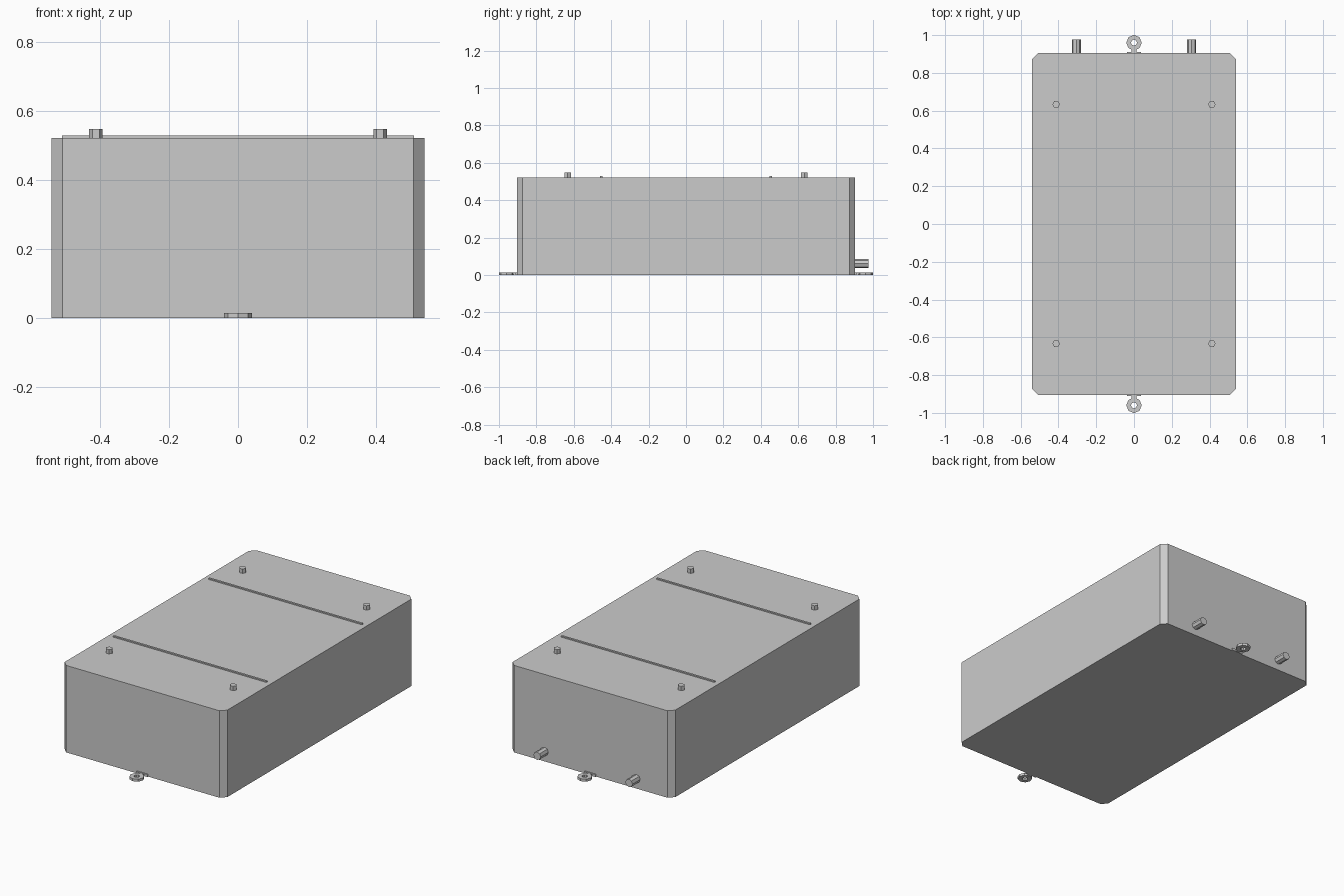
import bpy
import bmesh
from math import pi, cos, sin

old = bpy.data.objects.get("Cube")
if old:
    bpy.data.objects.remove(old, do_unlink=True)

grey = bpy.data.materials.new("plain grey")
grey.use_nodes = True
colour = (0.6, 0.6, 0.6, 1)
grey.diffuse_color = colour
grey.node_tree.nodes["Principled BSDF"].inputs["Base Color"].default_value = colour

HALF_X, HALF_Y, HEIGHT, CHAMFER = 0.54, 0.904, 0.522, 0.031


def finish(name, bm):
    bmesh.ops.recalc_face_normals(bm, faces=bm.faces)
    mesh = bpy.data.meshes.new(name)
    bm.to_mesh(mesh)
    bm.free()
    mesh.materials.append(grey)
    obj = bpy.data.objects.new(name, mesh)
    bpy.context.collection.objects.link(obj)
    return obj


def prism(name, outline, z0, z1):
    """Extrude a flat outline from z0 up to z1."""
    bm = bmesh.new()
    face = bm.faces.new([bm.verts.new((x, y, z0)) for x, y in outline])
    top = bmesh.ops.extrude_face_region(bm, geom=[face])["geom"]
    verts = [v for v in top if isinstance(v, bmesh.types.BMVert)]
    bmesh.ops.translate(bm, verts=verts, vec=(0, 0, z1 - z0))
    return finish(name, bm)


def slab(name, x, y0, y1, z0, z1):
    return prism(name, [(-x, y0), (x, y0), (x, y1), (-x, y1)], z0, z1)


def polygon(radius, sides):
    return [(radius * cos(2 * pi * i / sides), radius * sin(2 * pi * i / sides))
            for i in range(sides)]


def ring(name, y, outer, inner, sides, height):
    """Flat washer standing on the ground."""
    bm = bmesh.new()
    loops = [[bm.verts.new((px, y + py, z)) for px, py in polygon(r, sides)]
             for r, z in ((outer, 0), (outer, height), (inner, height), (inner, 0))]
    for a, b in zip(loops, loops[1:] + loops[:1]):
        for i in range(sides):
            j = (i + 1) % sides
            bm.faces.new((a[i], a[j], b[j], b[i]))
    return finish(name, bm)


# Tank body with chamfered upright corners
cx, cy = HALF_X - CHAMFER, HALF_Y - CHAMFER
prism("tank_body", [(-cx, -HALF_Y), (cx, -HALF_Y), (HALF_X, -cy), (HALF_X, cy),
                    (cx, HALF_Y), (-cx, HALF_Y), (-HALF_X, cy), (-HALF_X, -cy)],
      0, HEIGHT)

for sy, end in ((-1, "front"), (1, "back")):
    # Raised seam across the top
    slab(end + "_seam", 0.51, sy * 0.453 - 0.006, sy * 0.453 + 0.006,
         HEIGHT - 0.005, HEIGHT + 0.007)
    # Mounting eye, its wall plate and short neck
    ring(end + "_eye", sy * 0.96, 0.041, 0.016, 8, 0.015)
    slab(end + "_eye_plate", 0.036, sy * 0.9, sy * 0.911, 0, 0.015)
    slab(end + "_eye_neck", 0.012, sy * 0.9, sy * 0.925, 0.002, 0.013)
    # Six-sided pegs on the lid
    for sx, side in ((-1, "right"), (1, "left")):
        peg = prism(f"{end}_{side}_peg", polygon(0.02, 6),
                    HEIGHT - 0.005, HEIGHT + 0.026)
        peg.location = (sx * 0.412, sy * 0.633, 0)

# Pipe stubs on the back wall
for sx, side in ((-1, "right"), (1, "left")):
    pipe = prism(side + "_pipe", polygon(0.024, 8), 0, 0.08)
    pipe.rotation_euler = (-pi / 2, 0, 0)
    pipe.location = (sx * 0.305, 0.897, 0.061)
